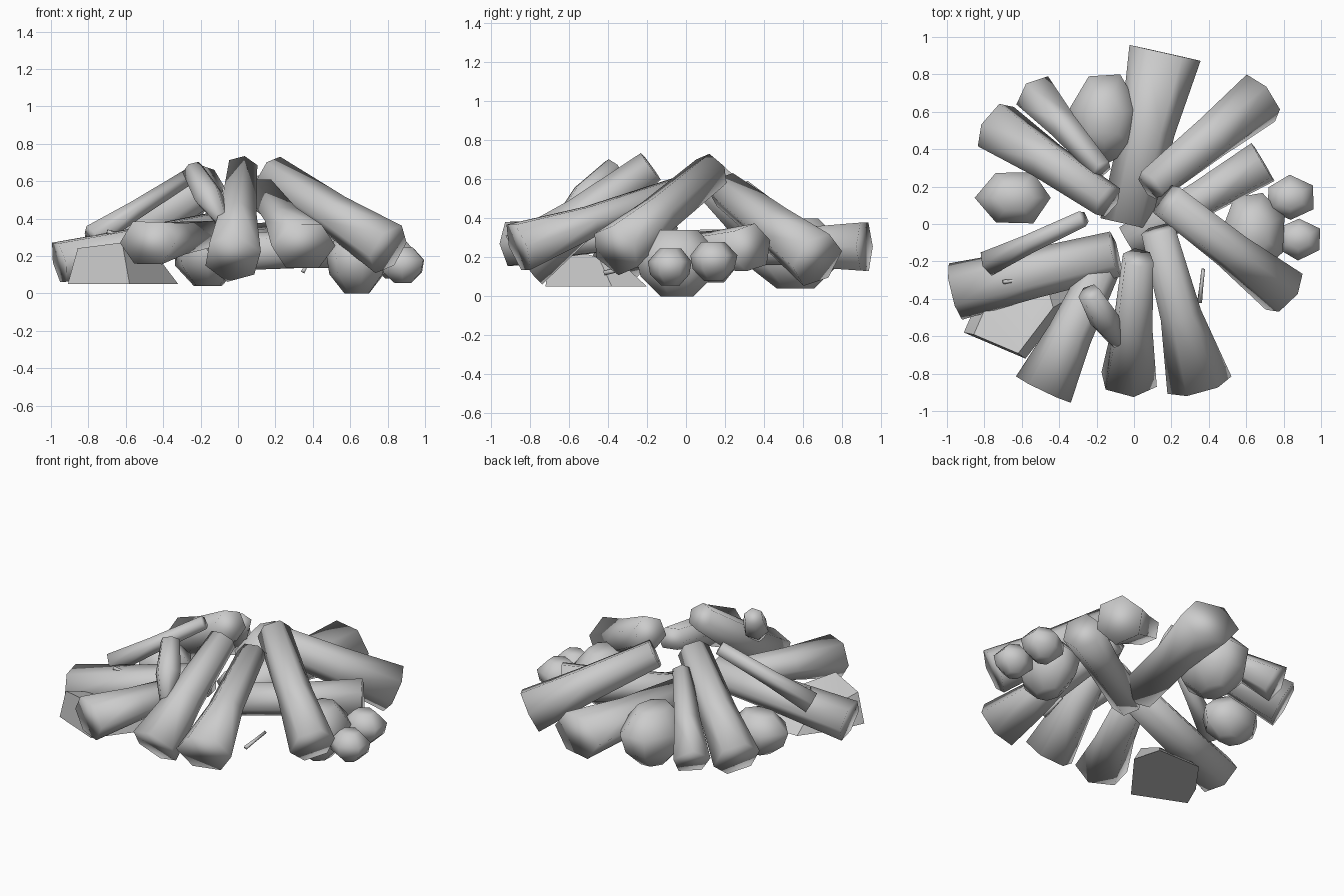
import bpy, bmesh, math, random
from mathutils import Vector

random.seed(4)
if "Cube" in bpy.data.objects:
    bpy.data.objects.remove(bpy.data.objects["Cube"], do_unlink=True)

grey = bpy.data.materials.new("plain_grey")
grey.use_nodes = True
grey.diffuse_color = (0.6, 0.6, 0.6, 1)
bsdf = grey.node_tree.nodes["Principled BSDF"]
bsdf.inputs["Base Color"].default_value = (0.6, 0.6, 0.6, 1)
bsdf.inputs["Roughness"].default_value = 0.8


def finish(name, bm, angle):
    bmesh.ops.recalc_face_normals(bm, faces=bm.faces)
    mesh = bpy.data.meshes.new(name)
    bm.to_mesh(mesh)
    bm.free()
    mesh.materials.append(grey)
    obj = bpy.data.objects.new(name, mesh)
    bpy.context.collection.objects.link(obj)
    bpy.ops.object.select_all(action='DESELECT')
    obj.select_set(True)
    bpy.context.view_layer.objects.active = obj
    bpy.ops.object.shade_smooth_by_angle(angle=math.radians(angle))


def skin(bm, rings):
    """Bridge equal rings of vertices and cap both ends."""
    n = len(rings[0])
    for a, b in zip(rings, rings[1:]):
        for i in range(n):
            j = (i + 1) % n
            bm.faces.new((a[i], a[j], b[j], b[i]))
    bm.faces.new(rings[0])
    bm.faces.new(rings[-1])


def log(name, outer, inner, r_outer, r_inner, waist=0.9, sides=6, flat=1.0, turn=0.3):
    """Roughly hewn tapered log, slightly pinched along its length."""
    a, b = Vector(outer), Vector(inner)
    axis = (b - a).normalized()
    side = axis.cross(Vector((0, 0, 1))).normalized()
    up = side.cross(axis)
    wobble = [random.uniform(0.97, 1.05) for _ in range(sides)]
    bm = bmesh.new()
    rings = []
    for t, pinch in ((0, 1), (0.45, waist), (1, 1)):
        r = (r_outer + (r_inner - r_outer) * t) * pinch
        ring = []
        for i in range(sides):
            ang = turn + math.tau * i / sides
            offset = side * math.cos(ang) + up * math.sin(ang) * flat
            ring.append(bm.verts.new(a.lerp(b, t) + offset * r * wobble[i]))
        rings.append(ring)
    skin(bm, rings)
    finish(name, bm, 100)


def rock(name, center, size, sides=7, turn=0.0):
    """Faceted boulder made of stacked rings, softly shaded."""
    bm = bmesh.new()
    rings = []
    for h, r in ((-1, 0.4), (-0.4, 0.9), (0.3, 1), (1, 0.5)):
        ring = []
        for i in range(sides):
            ang = turn + math.tau * i / sides
            k = r * random.uniform(0.97, 1.06)
            ring.append(bm.verts.new((center[0] + size[0] * k * math.cos(ang),
                                      center[1] + size[1] * k * math.sin(ang),
                                      center[2] + size[2] * h)))
        rings.append(ring)
    skin(bm, rings)
    finish(name, bm, 100)


# Logs leaning on the front of the pile
log("front_left_log", (-0.485, -0.885, 0.27), (-0.17, -0.23, 0.32), 0.165, 0.10, flat=0.8, turn=0)
log("front_log", (-0.03, -0.83, 0.185), (0.02, -0.18, 0.665), 0.155, 0.085, waist=0.88)
log("front_right_log", (0.355, -0.86, 0.255), (0.13, -0.03, 0.55), 0.175, 0.09, waist=0.8, flat=0.8, turn=0)
log("front_stub", (-0.09, -0.63, 0.40), (-0.24, -0.37, 0.66), 0.04, 0.06, waist=1.6)

# Logs on the two sides
log("left_log", (-0.955, -0.36, 0.165), (-0.10, -0.16, 0.35), 0.15, 0.12, waist=0.95, flat=0.82, turn=0)
log("left_thin_log", (-0.78, -0.21, 0.30), (-0.27, 0.03, 0.62), 0.07, 0.045, sides=5)
log("right_front_log", (0.805, -0.36, 0.235), (0.175, 0.13, 0.64), 0.14, 0.10, waist=0.88)
log("right_low_log", (0.69, 0.33, 0.25), (-0.03, -0.10, 0.22), 0.125, 0.10, waist=0.9)

# Logs on the back of the pile
log("back_left_log", (-0.74, 0.52, 0.19), (-0.14, 0.12, 0.60), 0.15, 0.10, waist=0.9)
log("back_left_thin_log", (-0.53, 0.70, 0.18), (-0.17, 0.29, 0.54), 0.12, 0.06, sides=5)
log("back_log", (0.165, 0.915, 0.255), (-0.04, 0.0, 0.25), 0.19, 0.14, waist=0.85, flat=0.75, turn=0)
log("back_right_log", (0.68, 0.67, 0.19), (0.09, 0.20, 0.55), 0.15, 0.095, waist=0.95)

# Stones around the pile
rock("back_rock", (-0.16, 0.565, 0.22), (0.19, 0.25, 0.18), turn=-math.pi / 2)
rock("left_rock", (-0.64, 0.14, 0.20), (0.20, 0.155, 0.13), sides=6)
rock("right_rock", (0.64, -0.045, 0.17), (0.17, 0.215, 0.17), turn=0.4)
rock("right_small_rock_back", (0.835, 0.14, 0.18), (0.135, 0.12, 0.10), sides=6, turn=-0.5)
rock("right_small_rock_front", (0.88, -0.08, 0.15), (0.125, 0.11, 0.095), sides=6, turn=0.5)

# Flat slab with a level underside and a smaller, sloping top
bm = bmesh.new()
outline = [(-0.91, -0.58), (-0.58, -0.72), (-0.32, -0.38),
           (-0.37, -0.20), (-0.68, -0.20), (-0.84, -0.42)]
anchor = Vector((-0.72, -0.62))
rings = []
for z, k, slope in ((0.05, 1.0, 0), (0.25, 0.72, 0.3)):
    points = [anchor.lerp(Vector(p), k) for p in outline]
    rings.append([bm.verts.new((p.x, p.y, z - slope * (p.y - anchor.y))) for p in points])
skin(bm, rings)
finish("flat_slab", bm, 30)

# Loose twigs
log("right_twig", (0.35, -0.42, 0.12), (0.37, -0.24, 0.16), 0.014, 0.010, sides=4)
log("left_twig", (-0.70, -0.31, 0.33), (-0.56, -0.29, 0.30), 0.012, 0.010, sides=4)
